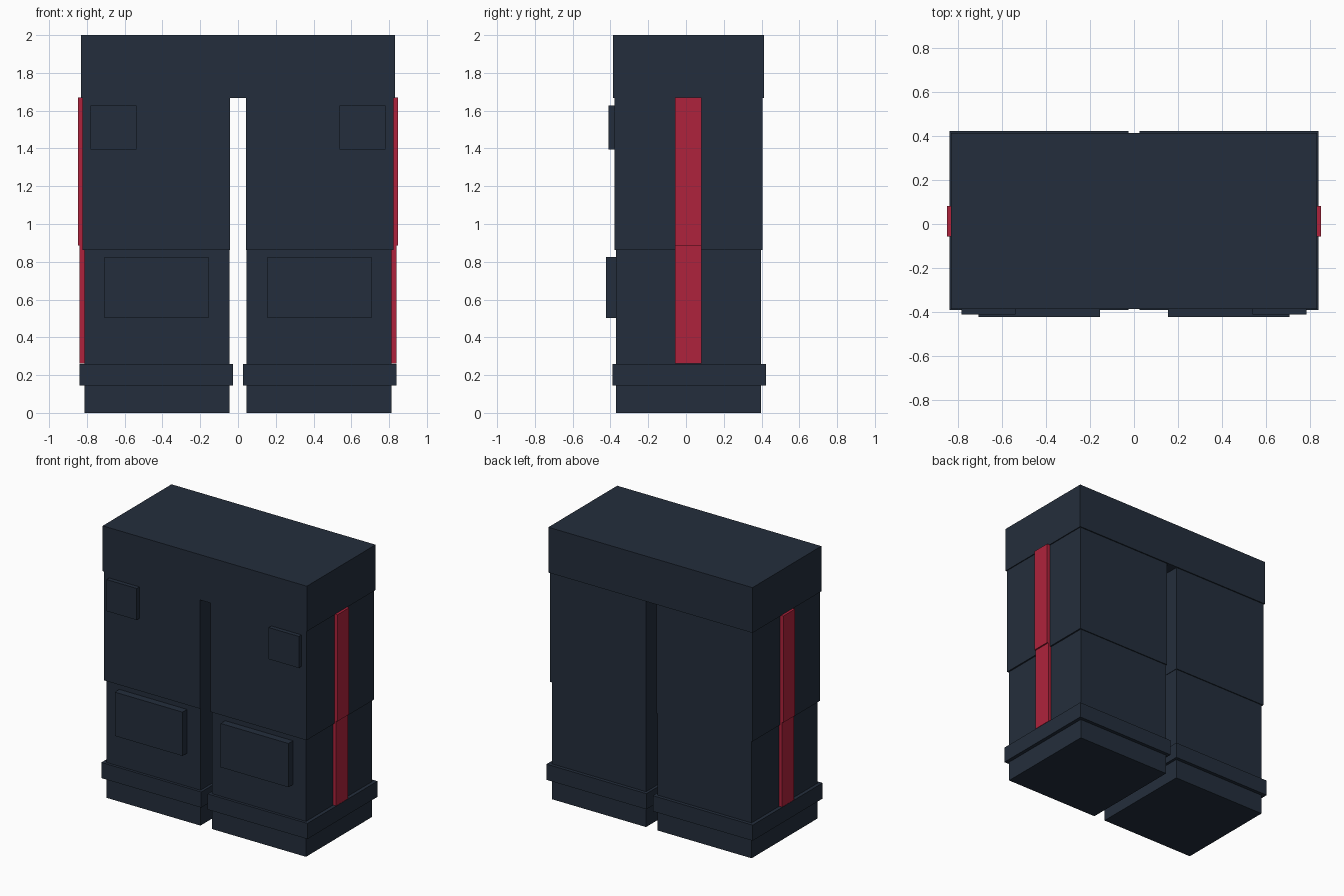
import bpy
import bmesh

if "Cube" in bpy.data.objects:
    bpy.data.objects.remove(bpy.data.objects["Cube"])


def material(name, rgb):
    m = bpy.data.materials.new(name)
    m.diffuse_color = (*rgb, 1.0)
    m.use_nodes = True
    m.node_tree.nodes["Principled BSDF"].inputs["Base Color"].default_value = m.diffuse_color
    return m


NAVY = material("navy cloth", (0.0172, 0.0272, 0.0452))
RED = material("red stripe", (0.43, 0.0165, 0.0452))


def box(name, x, y, z, mat):
    """Axis-aligned box from (min, max) ranges."""
    bm = bmesh.new()
    bmesh.ops.create_cube(bm, size=1.0)
    for v in bm.verts:
        v.co = [r[0] if c < 0 else r[1] for c, r in zip(v.co, (x, y, z))]
    mesh = bpy.data.meshes.new(name)
    bm.to_mesh(mesh)
    bm.free()
    mesh.materials.append(mat)
    ob = bpy.data.objects.new(name, mesh)
    bpy.context.collection.objects.link(ob)
    return ob


def pair(name, x, y, z, mat):
    """Right-hand box and its mirror image on the left."""
    box(name + "_right", x, y, z, mat)
    box(name + "_left", (-x[1], -x[0]), y, z, mat)


# Waist block
box("waist", (-0.83, 0.83), (-0.386, 0.413), (1.667, 2.0), NAVY)

# Trouser legs, tapering in steps
pair("upper_leg", (0.042, 0.823), (-0.379, 0.405), (0.863, 1.667), NAVY)
pair("lower_leg", (0.046, 0.812), (-0.37, 0.398), (0.0, 0.863), NAVY)

# Cuff bands
pair("cuff", (0.026, 0.838), (-0.39, 0.423), (0.145, 0.26), NAVY)

# Front pockets and knee patches
pair("hip_pocket", (0.537, 0.782), (-0.41, -0.37), (1.395, 1.627), NAVY)
pair("knee_patch", (0.155, 0.706), (-0.423, -0.36), (0.503, 0.825), NAVY)

# Side stripes
pair("upper_stripe", (0.81, 0.848), (-0.057, 0.081), (0.885, 1.669), RED)
pair("lower_stripe", (0.80, 0.838), (-0.057, 0.081), (0.262, 0.885), RED)
